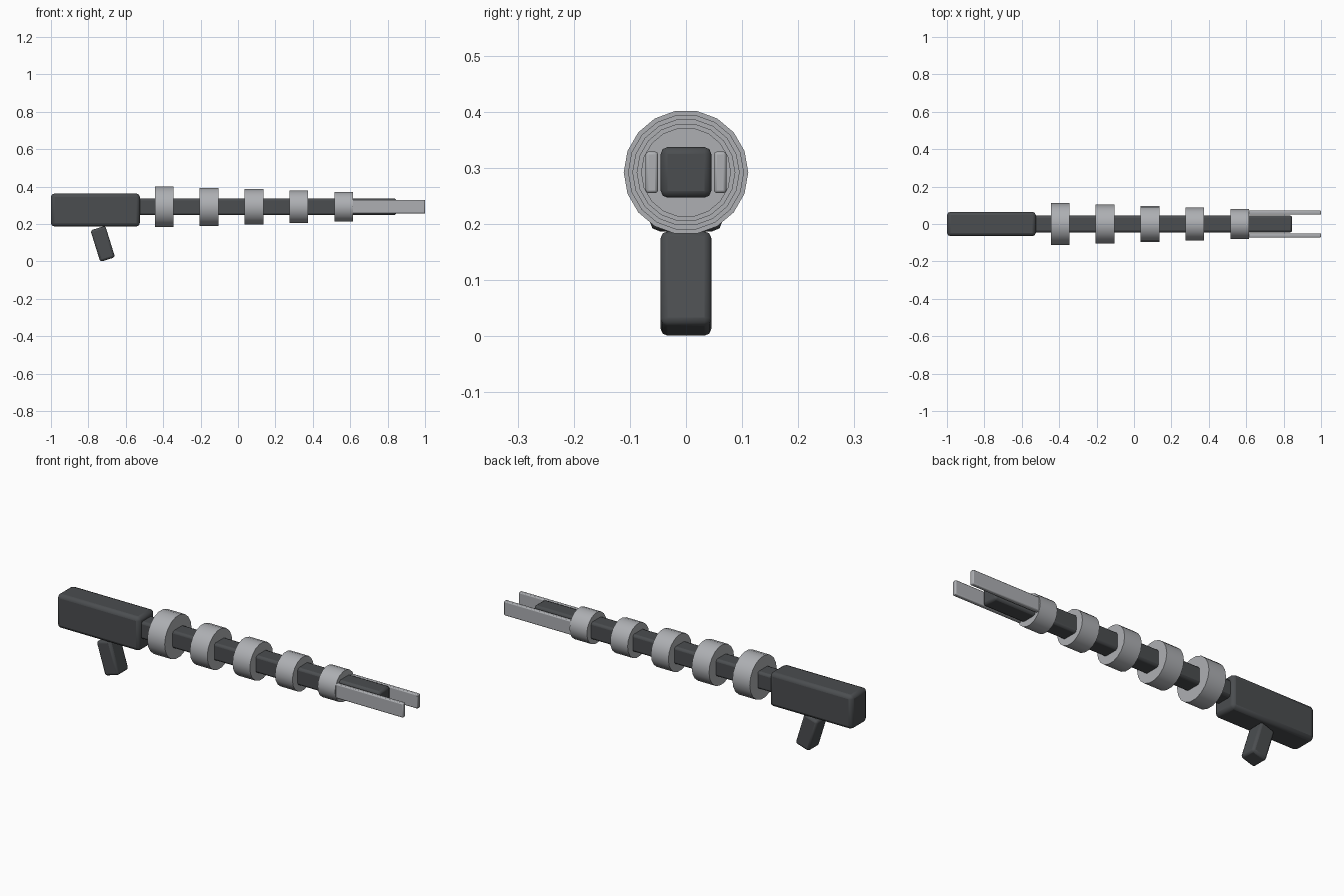
import bpy, math

if "Cube" in bpy.data.objects:
    bpy.data.objects.remove(bpy.data.objects["Cube"])

AXIS_Z = 0.292


def material(name, rgb):
    m = bpy.data.materials.new(name)
    m.diffuse_color = (*rgb, 1)
    m.use_nodes = True
    m.node_tree.nodes["Principled BSDF"].inputs["Base Color"].default_value = m.diffuse_color
    return m


dark = material("dark_metal", (0.07, 0.075, 0.08))
light = material("light_metal", (0.42, 0.43, 0.45))


def finish(obj, name, mat):
    obj.name = name
    obj.data.materials.append(mat)
    bpy.ops.object.shade_smooth_by_angle(angle=math.radians(30))


def box(name, lo, hi, bevel, mat, tilt=0):
    """Rounded box between two corners, tilted about its centre in the xz plane."""
    bpy.ops.mesh.primitive_cube_add(
        size=1, location=[(a + b) / 2 for a, b in zip(lo, hi)])
    obj = bpy.context.object
    obj.scale = [b - a for a, b in zip(lo, hi)]
    bpy.ops.object.transform_apply(location=False, rotation=False, scale=True)
    obj.rotation_euler.y = tilt
    mod = obj.modifiers.new("round", 'BEVEL')
    mod.width = bevel
    mod.segments = 2
    finish(obj, name, mat)
    return obj


# Rear body, long square barrel and slanted grip
box("body", (-1.0, -0.065, 0.187), (-0.525, 0.065, 0.363), 0.018, dark)
box("barrel", (-0.56, -0.045, AXIS_Z - 0.045), (0.846, 0.045, AXIS_Z + 0.045), 0.012, dark)
box("grip", (-0.7645, -0.045, 0.006), (-0.6815, 0.045, 0.182), 0.012, dark, -0.3)

# Five rings shrinking toward the muzzle
for i in range(5):
    bpy.ops.mesh.primitive_cylinder_add(
        vertices=18, radius=0.111 - 0.0077 * i, depth=0.1,
        location=(-0.395 + 0.24 * i, 0, AXIS_Z), rotation=(0, math.pi / 2, 0))
    ring = bpy.context.object
    # put vertices on the sides, flats on top and bottom
    finish(ring, f"ring_{i + 1}", light)

# Pair of flat prongs either side of the muzzle
for side, y in (("front", -0.061), ("back", 0.061)):
    box(f"prong_{side}", (0.59, y - 0.011, AXIS_Z - 0.037),
        (1.0, y + 0.011, AXIS_Z + 0.037), 0.005, light)
